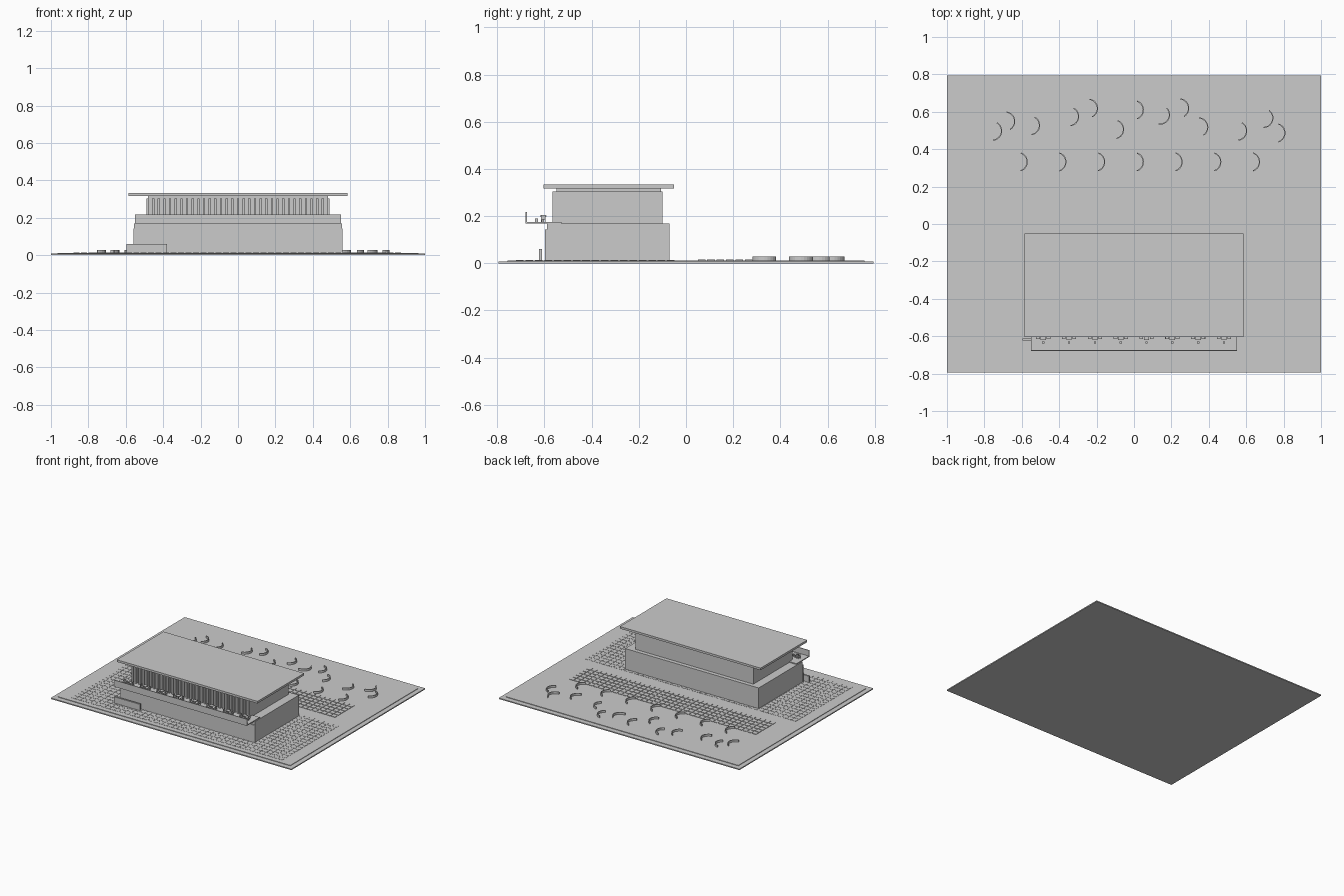
import bpy, bmesh, math
from mathutils import Matrix

if "Cube" in bpy.data.objects:
    bpy.data.objects.remove(bpy.data.objects["Cube"])

grey = bpy.data.materials.new("plain_grey")
grey.diffuse_color = (0.6, 0.6, 0.6, 1)
grey.use_nodes = True
grey.node_tree.nodes["Principled BSDF"].inputs["Base Color"].default_value = grey.diffuse_color


def build(name, boxes):
    """One object made of boxes given as (x0, x1, y0, y1, z0, z1)."""
    bm = bmesh.new()
    for x0, x1, y0, y1, z0, z1 in boxes:
        place = Matrix.Translation(((x0 + x1) / 2, (y0 + y1) / 2, (z0 + z1) / 2))
        size = Matrix.Diagonal((x1 - x0, y1 - y0, z1 - z0, 1))
        bmesh.ops.create_cube(bm, size=1, matrix=place @ size)
    return finish(name, bm)


def finish(name, bm):
    mesh = bpy.data.meshes.new(name)
    bm.to_mesh(mesh)
    bm.free()
    mesh.materials.append(grey)
    ob = bpy.data.objects.new(name, mesh)
    bpy.context.collection.objects.link(ob)
    return ob


def tiles(name, x0, x1, y0, y1, top, step=0.04, gap=0.008):
    nx, ny = round((x1 - x0) / step), round((y1 - y0) / step)
    build(name, [(x0 + i * step, x0 + (i + 1) * step - gap,
                  y0 + j * step, y0 + (j + 1) * step - gap, 0.011, top)
                 for i in range(nx) for j in range(ny)])


# Ground slab and raised lawn
build("base_slab", [(-1, 1, -0.795, 0.795, 0, 0.008)])
build("ground", [(-0.965, 0.965, -0.757, 0.757, 0.007, 0.012)])

# Paving
tiles("plaza_paving", -0.88, 0.88, -0.72, -0.04, 0.0135)
tiles("path_paving", -0.78, 0.78, 0.05, 0.27, 0.015)

# Building volumes
build("ground_floor", [(-0.555, 0.555, -0.59, -0.07, 0.01, 0.168)])
build("front_panel", [(-0.56, 0.56, -0.598, -0.588, 0.01, 0.143)])
build("upper_floor", [(-0.49, 0.49, -0.55, -0.10, 0.166, 0.304)])
build("roof_neck", [(-0.482, 0.482, -0.55, -0.107, 0.30, 0.318)])
build("roof", [(-0.585, 0.585, -0.604, -0.05, 0.317, 0.333)])

# Vertical fins along the upper front
build("front_fins", [(x - 0.006, x + 0.006, -0.566, -0.548, 0.174, 0.304)
                     for x in (-0.484 + i * 0.968 / 32 for i in range(33))])

# Balcony
build("balcony_floor", [(-0.55, 0.55, -0.68, -0.527, 0.168, 0.175)])
build("balcony_front", [(-0.55, 0.55, -0.68, -0.675, 0.168, 0.218)])

# Balcony tables with two chairs each
tables, chairs = [], []
for i in range(8):
    x = -0.485 + i * 0.138
    y = -0.605
    tables += [(x - 0.014, x + 0.014, y - 0.014, y + 0.014, 0.198, 0.202),
               (x - 0.003, x + 0.003, y - 0.003, y + 0.003, 0.174, 0.199)]
    for s in (-1, 1):
        cx = x + s * 0.028
        back = sorted((cx + s * 0.007, cx + s * 0.010))
        chairs += [(cx - 0.01, cx + 0.01, y - 0.01, y + 0.01, 0.186, 0.189),
                   (back[0], back[1], y - 0.01, y + 0.01, 0.187, 0.205)]
        chairs += [(cx + a - 0.0015, cx + a + 0.0015, y + b - 0.0015, y + b + 0.0015,
                    0.174, 0.187) for a in (-0.008, 0.008) for b in (-0.008, 0.008)]
    # Stool between table and parapet
    chairs += [(x - 0.006, x + 0.006, y - 0.035, y - 0.023, 0.174, 0.19)]
build("balcony_tables", tables)
build("balcony_chairs", chairs)

# Low freestanding sign wall
build("sign_wall", [(-0.595, -0.38, -0.624, -0.611, 0.01, 0.06)])


# Curved garden benches: middle point of the arc and its facing angle
def bench(name, x, y, angle):
    r_out, r_in, half, n = 0.053, 0.047, math.radians(72), 10
    a0 = math.radians(angle)
    cx, cy = x - r_out * math.cos(a0), y - r_out * math.sin(a0)
    bm = bmesh.new()
    rings = []
    for i in range(n + 1):
        a = a0 - half + 2 * half * i / n
        rings.append([bm.verts.new((cx + r * math.cos(a), cy + r * math.sin(a), z))
                      for r, z in ((r_in, 0.011), (r_out, 0.011),
                                   (r_out, 0.028), (r_in, 0.028))])
    for p, q in zip(rings, rings[1:]):
        for k in range(4):
            bm.faces.new((p[k], p[(k + 1) % 4], q[(k + 1) % 4], q[k]))
    bm.faces.new(rings[0])
    bm.faces.new(rings[-1])
    bmesh.ops.recalc_face_normals(bm, faces=bm.faces[:])
    finish(name, bm)


for i in range(7):
    bench("row_bench", -0.568 + i * 0.207, 0.332, 0)
for x, y, angle in ((-0.706, 0.487, -12), (-0.636, 0.56, 12), (-0.503, 0.518, -10),
                    (-0.294, 0.566, -10), (-0.193, 0.625, 8), (-0.053, 0.502, -4),
                    (0.053, 0.61, 0), (0.187, 0.56, -27), (0.294, 0.63, 12),
                    (0.396, 0.53, 14), (0.604, 0.487, -12), (0.743, 0.55, -18),
                    (0.81, 0.487, 0)):
    bench("garden_bench", x, y, angle)
